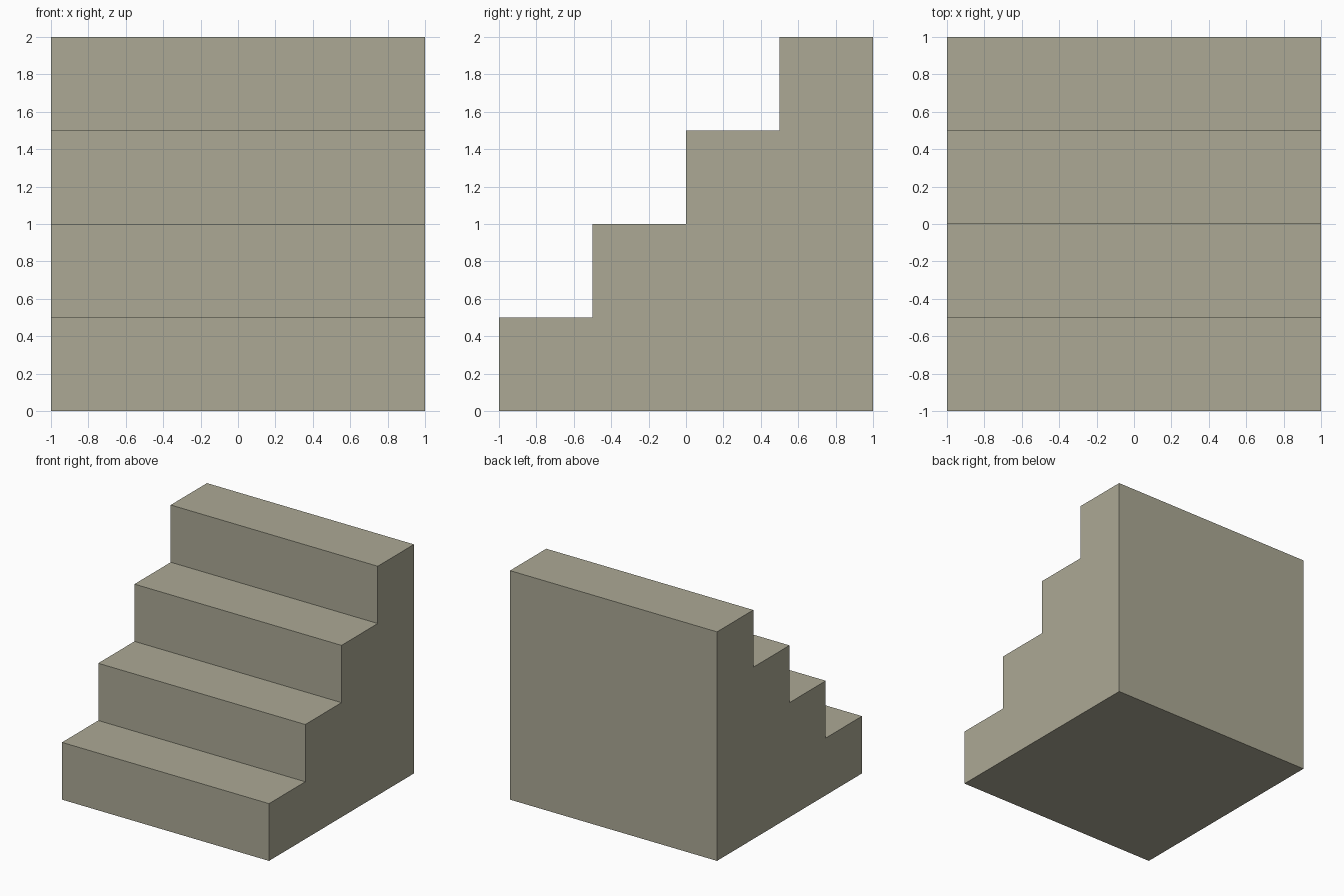
import bpy, bmesh

if "Cube" in bpy.data.objects:
    bpy.data.objects.remove(bpy.data.objects["Cube"])

STEPS, RUN, RISE, WIDTH = 4, 0.5, 0.5, 2.0

# Stone colour
stone = bpy.data.materials.new("warm grey stone")
stone.diffuse_color = (0.413, 0.397, 0.301, 1)
stone.use_nodes = True
stone.node_tree.nodes["Principled BSDF"].inputs["Base Color"].default_value = stone.diffuse_color

# Stepped side profile (y, z), climbing from front to back
profile = [(1, 0), (-1, 0)]
for i in range(STEPS):
    y, z = -1 + i * RUN, (i + 1) * RISE
    profile += [(y, z), (y + RUN, z)]

# Solid staircase: extrude the profile across the width
bm = bmesh.new()
side = bm.faces.new([bm.verts.new((-WIDTH / 2, y, z)) for y, z in profile])
ext = bmesh.ops.extrude_face_region(bm, geom=[side], use_keep_orig=True)
verts = [v for v in ext["geom"] if isinstance(v, bmesh.types.BMVert)]
bmesh.ops.translate(bm, verts=verts, vec=(WIDTH, 0, 0))
bmesh.ops.recalc_face_normals(bm, faces=bm.faces)

mesh = bpy.data.meshes.new("staircase")
bm.to_mesh(mesh)
bm.free()
mesh.materials.append(stone)
bpy.context.collection.objects.link(bpy.data.objects.new("staircase", mesh))
